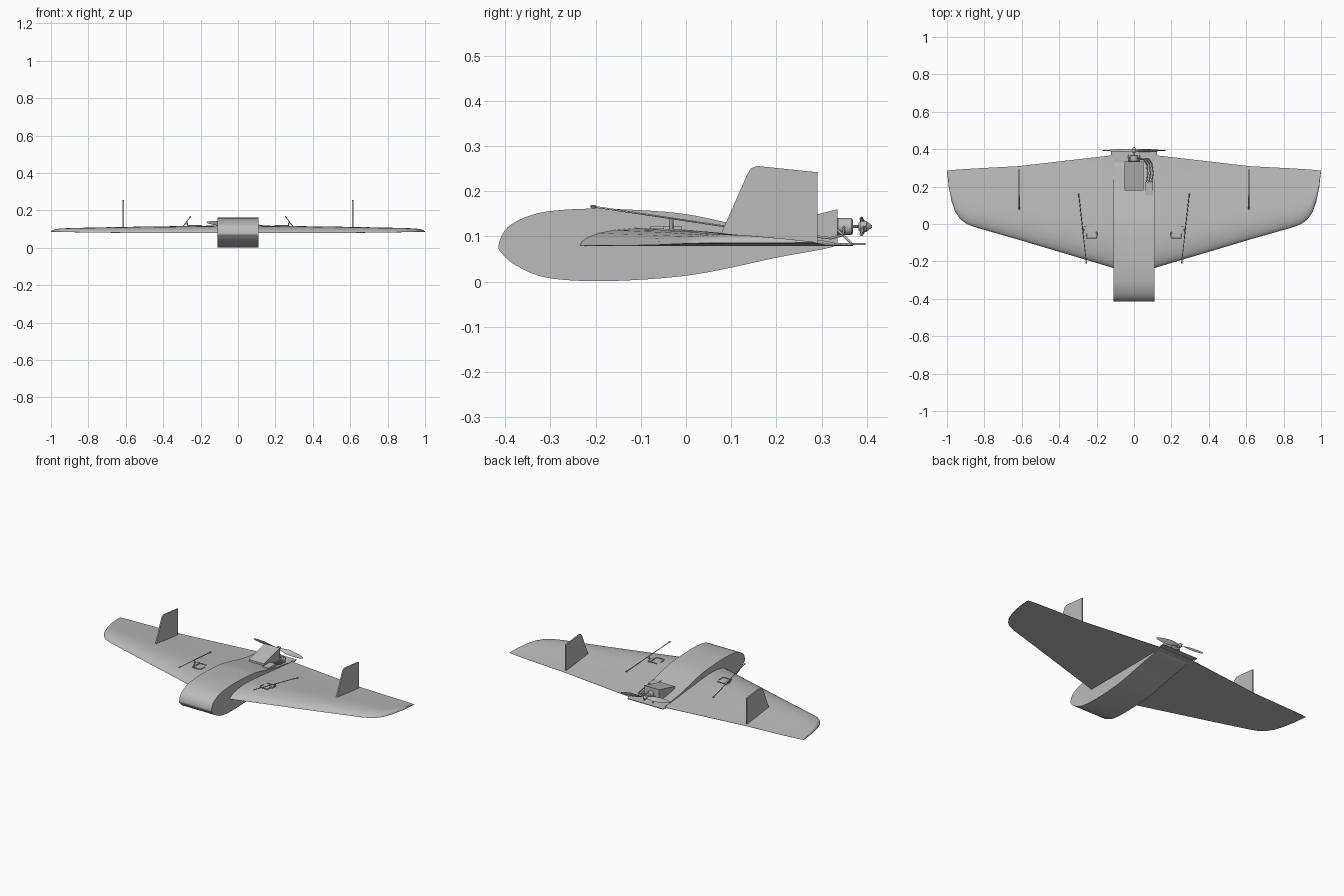
import bpy, bmesh, math
from mathutils import Vector

if "Cube" in bpy.data.objects:
    bpy.data.objects.remove(bpy.data.objects["Cube"], do_unlink=True)

grey = bpy.data.materials.new("matte grey")
grey.use_nodes = True
grey.diffuse_color = (0.5, 0.5, 0.5, 1)
grey.node_tree.nodes["Principled BSDF"].inputs["Base Color"].default_value = (0.5, 0.5, 0.5, 1)


def finish(ob, smooth=True):
    ob.data.materials.append(grey)
    if smooth:
        bpy.ops.object.select_all(action="DESELECT")
        ob.select_set(True)
        bpy.context.view_layer.objects.active = ob
        bpy.ops.object.shade_smooth_by_angle(angle=math.radians(35))
    return ob


def loft(name, rings, smooth=True):
    """Skin equal-length closed rings and cap both ends."""
    bm = bmesh.new()
    rows = [[bm.verts.new(p) for p in ring] for ring in rings]
    n = len(rows[0])
    for a, b in zip(rows, rows[1:]):
        for i in range(n):
            j = (i + 1) % n
            bm.faces.new((a[i], a[j], b[j], b[i]))
    bm.faces.new(rows[0])
    bm.faces.new(rows[-1])
    bmesh.ops.recalc_face_normals(bm, faces=bm.faces)
    me = bpy.data.meshes.new(name)
    bm.to_mesh(me)
    bm.free()
    ob = bpy.data.objects.new(name, me)
    bpy.context.collection.objects.link(ob)
    return finish(ob, smooth)


def prism(name, outline, x0, x1, smooth=False):
    return loft(name, [[(x, y, z) for y, z in outline] for x in (x0, x1)], smooth)


def box(name, centre, size):
    cx, cy, cz = centre
    w, d, h = (s / 2 for s in size)
    side = [(cy - d, cz - h), (cy + d, cz - h), (cy + d, cz + h), (cy - d, cz + h)]
    return prism(name, side, cx - w, cx + w)


def lathe(name, centre, profile, sides=20):
    """Turned part along y; profile holds (y, radius)."""
    cx, cz = centre
    angles = [math.tau * i / sides for i in range(sides)]
    return loft(name, [[(cx + r * math.cos(a), y, cz + r * math.sin(a)) for a in angles]
                       for y, r in profile])


def wire(name, points, radius):
    cu = bpy.data.curves.new(name, "CURVE")
    cu.dimensions = "3D"
    cu.bevel_depth = radius
    cu.bevel_resolution = 1
    cu.use_fill_caps = True
    sp = cu.splines.new("POLY")
    sp.points.add(len(points) - 1)
    for p, co in zip(sp.points, points):
        p.co = (*co, 1)
    ob = bpy.data.objects.new(name, cu)
    bpy.context.collection.objects.link(ob)
    cu.materials.append(grey)
    return ob


def smooth_path(pts, steps=5):
    """Catmull-Rom through a closed outline."""
    out, n = [], len(pts)
    for i in range(n):
        a, b, c, d = (Vector(pts[(i + k) % n]) for k in (-1, 0, 1, 2))
        for s in range(steps):
            t = s / steps
            out.append(0.5 * (2 * b + (c - a) * t + (2 * a - 5 * b + 4 * c - d) * t * t
                              + (3 * b - a - 3 * c + d) * t ** 3))
    return out


# Fuselage: slab-sided teardrop
body = smooth_path([(-0.415, 0.08), (-0.395, 0.12), (-0.34, 0.148), (-0.27, 0.159),
                    (-0.17, 0.161), (-0.02, 0.152), (0.09, 0.131), (0.21, 0.104),
                    (0.335, 0.082), (0.2, 0.053), (0.05, 0.021), (-0.06, 0.007),
                    (-0.2, 0.001), (-0.31, 0.009), (-0.375, 0.035), (-0.405, 0.06)])
prism("fuselage", body, -0.11, 0.11, True)

# Wing: flat-bottomed aerofoil, stations hold x, leading y, trailing y, thickness
foil = [(0, 0.02), (0.008, 0.25), (0.03, 0.47), (0.07, 0.7), (0.13, 0.88), (0.2, 0.98),
        (0.28, 1), (0.4, 0.88), (0.6, 0.58), (0.8, 0.29), (1, 0.04)]
stations = [(0, -0.265, 0.37, 0.041), (0.11, -0.235, 0.368, 0.04), (0.62, -0.083, 0.309, 0.032),
            (0.85, -0.017, 0.297, 0.024), (0.895, 0.0, 0.294, 0.022), (0.93, 0.027, 0.292, 0.02),
            (0.955, 0.063, 0.29, 0.018), (0.975, 0.12, 0.288, 0.014),
            (0.99, 0.195, 0.286, 0.009), (1.0, 0.282, 0.285, 0.002)]


def wing_ring(x, lead, trail, thick, s):
    chord = trail - lead
    lift = 0.079 + 0.007 * max(0, abs(x) - 0.4) ** 2 / 0.36
    top = [(s * x, lead + u * chord, lift + t * thick) for u, t in foil]
    return top + [(s * x, trail, lift), (s * x, lead + 0.03 * chord, lift)]


rings = [wing_ring(*st, -1) for st in reversed(stations)] + [wing_ring(*st, 1) for st in stations[1:]]
loft("wing", rings)

# Rear deck plate
deck = [(-0.11, 0.29), (0.11, 0.29), (0.113, 0.365), (0.125, 0.372), (0.12, 0.397),
        (-0.12, 0.397), (-0.125, 0.372), (-0.113, 0.365)]
loft("rear_deck", [[(x, y, z) for x, y in deck] for z in (0.081, 0.085)], False)

fin = [(0.075, 0.1), (0.135, 0.236), (0.143, 0.25), (0.157, 0.256), (0.291, 0.242), (0.291, 0.082)]
for s, side in ((1, "left"), (-1, "right")):
    # Vertical fin
    prism(f"{side}_fin", fin, s * 0.61, s * 0.618)
    # Slanted rod with a tip bead
    a, b = (s * 0.255, -0.205, 0.166), (s * 0.295, 0.155, 0.112)
    wire(f"{side}_rod", [a, b], 0.0022)
    for end, p in (("front", a), ("rear", b)):
        lathe(f"{side}_{end}_rod_tip", (p[0], p[2]),
              [(p[1] - 0.007, 0.001), (p[1] - 0.004, 0.004),
               (p[1] + 0.004, 0.004), (p[1] + 0.007, 0.001)], 8)
    # Servo, its horn and cable
    box(f"{side}_servo", (s * 0.258, -0.03, 0.117), (0.016, 0.04, 0.012))
    wire(f"{side}_servo_horn", [(s * 0.267, -0.032, 0.115), (s * 0.275, -0.032, 0.14)], 0.004)
    wire(f"{side}_servo_cable", [(s * x, y, 0.119) for x, y in
         [(0.255, -0.05), (0.255, -0.078), (0.205, -0.078), (0.198, -0.065), (0.2, -0.04)]], 0.003)
    wire(f"{side}_servo_lead", [(s * 0.25, -0.012, 0.119), (s * 0.205, -0.012, 0.119)], 0.002)
    # Motor brace
    wire(f"{side}_motor_brace", [(s * 0.025, 0.335, 0.115), (s * 0.03, 0.367, 0.084)], 0.003)

# Wedge-shaped motor mount
prism("motor_mount", [(0.18, 0.1), (0.18, 0.122), (0.295, 0.15), (0.335, 0.16), (0.335, 0.083)],
      -0.052, 0.05)

# Motor, shaft and hub
axis = (0, 0.122)
lathe("motor", axis, [(0.333, 0.016), (0.336, 0.019), (0.366, 0.019), (0.37, 0.015)], 24)
lathe("shaft", axis, [(0.368, 0.004), (0.412, 0.004)], 10)
lathe("propeller_hub", axis, [(0.382, 0.009), (0.386, 0.012), (0.399, 0.012), (0.404, 0.008),
                              (0.411, 0.003)], 16)

# Two-bladed propeller: rows hold radius, width, pitch
blade = [(0.006, 0.012, 60), (0.025, 0.018, 50), (0.06, 0.03, 36), (0.1, 0.028, 25),
         (0.14, 0.02, 18), (0.163, 0.01, 15), (0.168, 0.004, 15)]
roll = math.radians(5)
for s, side in ((1, "left"), (-1, "right")):
    rows = []
    for r, width, pitch in blade:
        c, d = math.cos(math.radians(pitch)), math.sin(math.radians(pitch))
        row = []
        for u, t in ((-0.5, 0), (0, 0.0018), (0.5, 0), (0, -0.0018)):
            x, h = s * r, u * width * c - t * d
            row.append((x * math.cos(roll) + h * math.sin(roll),
                        0.393 + s * u * width * d + t * c,
                        axis[1] + h * math.cos(roll) - x * math.sin(roll)))
        rows.append(row)
    loft(f"{side}_propeller_blade", rows)

# Speed controller and its wiring beside the mount
box("speed_controller", (0.08, 0.19, 0.113), (0.042, 0.07, 0.012))
for i in range(3):
    x = 0.066 + i * 0.014
    wire(f"motor_wire_{i + 1}", [(x, 0.22, 0.113), (x + 0.008, 0.27, 0.102),
                                 (x + 0.002, 0.32, 0.096), (x - 0.015, 0.347, 0.103),
                                 (0.012, 0.35, 0.11 + i * 0.006)], 0.003)
